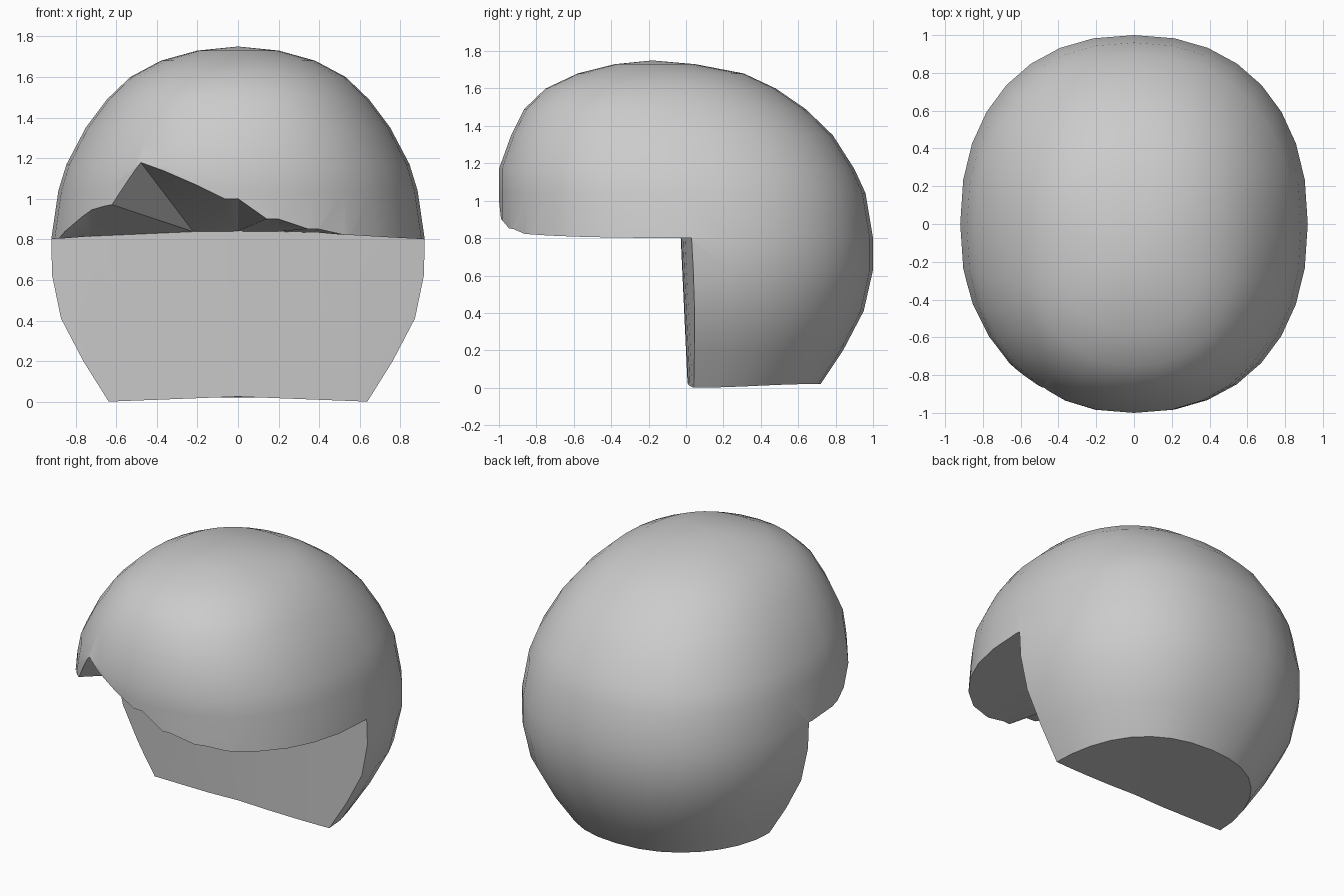
import bpy, bmesh, math

if "Cube" in bpy.data.objects:
    bpy.data.objects.remove(bpy.data.objects["Cube"])

# Horizontal sections of the domed shell: z, half width, front y, back y
SECTIONS = [
    (0.02, .64, -.72, .72), (0.20, .765, -.84, .84), (0.41, .875, -.95, .95),
    (0.63, .92, -1, 1), (0.80, .92, -1, 1), (1.04, .885, -1, .96),
    (1.17, .845, -1, .90), (1.35, .75, -.935, .785), (1.49, .645, -.865, .64),
    (1.60, .53, -.75, .48), (1.68, .38, -.58, .31), (1.73, .2, -.38, .05),
]
SEGMENTS = 32
# Front rim with its swept notch: rim point x, y, z and x where the underside ends
RIM = [
    (-1.2, -.3, .80, -1.2), (-.92, -.27, .80, -.92), (-.72, -.68, .95, -.72),
    (-.48, -.87, 1.18, -.22), (0, -1, 1.0, 0), (.2, -.995, .90, .2),
    (.4, -.945, .85, .4), (.57, -.86, .82, .57), (.92, -.27, .80, .92),
    (1.2, -.3, .80, 1.2),
]


def make_object(name, bm):
    bmesh.ops.recalc_face_normals(bm, faces=bm.faces)
    mesh = bpy.data.meshes.new(name)
    bm.to_mesh(mesh)
    bm.free()
    obj = bpy.data.objects.new(name, mesh)
    bpy.context.collection.objects.link(obj)
    return obj


def superellipse(angle, power=2.25):
    c, s = math.cos(angle), math.sin(angle)
    return (math.copysign(abs(c) ** (2 / power), c),
            math.copysign(abs(s) ** (2 / power), s))


# Domed shell, lofted through the sections
bm = bmesh.new()
rings = []
for i, (z, half, front, back) in enumerate(SECTIONS):
    ring = []
    for k in range(SEGMENTS):
        u, v = superellipse(2 * math.pi * k / SEGMENTS)
        x, y = half * u, (front + back) / 2 + (back - front) / 2 * v
        dip = 0.02 * abs(u) ** 6 if i == 0 else 0
        ring.append(bm.verts.new((x, y, z - dip)))
    rings.append(ring)
for a, b in zip(rings, rings[1:]):
    for k in range(SEGMENTS):
        n = (k + 1) % SEGMENTS
        bm.faces.new((a[k], a[n], b[n], b[k]))
apex = bm.verts.new((0, -.18, 1.75))
base = bm.verts.new((0, 0, .025))
for k in range(SEGMENTS):
    n = (k + 1) % SEGMENTS
    bm.faces.new((rings[-1][k], rings[-1][n], apex))
    bm.faces.new((rings[0][n], rings[0][k], base))
shell = make_object("hair_shell", bm)

# Cutter for the open face area
bm = bmesh.new()
columns = []
for x, y, z, bx in RIM:
    t = min(1, (bx / .92) ** 2)
    by, bz = -.03 + .06 * t, .84 - .04 * t
    fx, fy, fz = bx + (x - bx) * 1.4, by + (y - by) * 1.4, bz + (z - bz) * 1.4
    columns.append([bm.verts.new(p) for p in (
        (fx, fy, fz), (bx, by, bz), (bx, .01 + .065 * t, -.02), (fx, fy, -.02))])
for a, b in zip(columns, columns[1:]):
    for k in range(4):
        n = (k + 1) % 4
        bm.faces.new((a[k], a[n], b[n], b[k]))
bm.faces.new(columns[0])
bm.faces.new(columns[-1])
bmesh.ops.triangulate(bm, faces=bm.faces)
cutter = make_object("face_cutter", bm)
cutter.hide_render = True
cutter.hide_viewport = False

# Cut the opening, then smooth the dome while keeping cut edges crisp
bpy.context.view_layer.objects.active = shell
shell.select_set(True)
mod = shell.modifiers.new("face_opening", "BOOLEAN")
mod.operation = "DIFFERENCE"
mod.solver = "EXACT"
mod.object = cutter
bpy.ops.object.modifier_apply(modifier=mod.name)
bpy.data.objects.remove(cutter)
bpy.ops.object.shade_smooth_by_angle(angle=math.radians(32))
